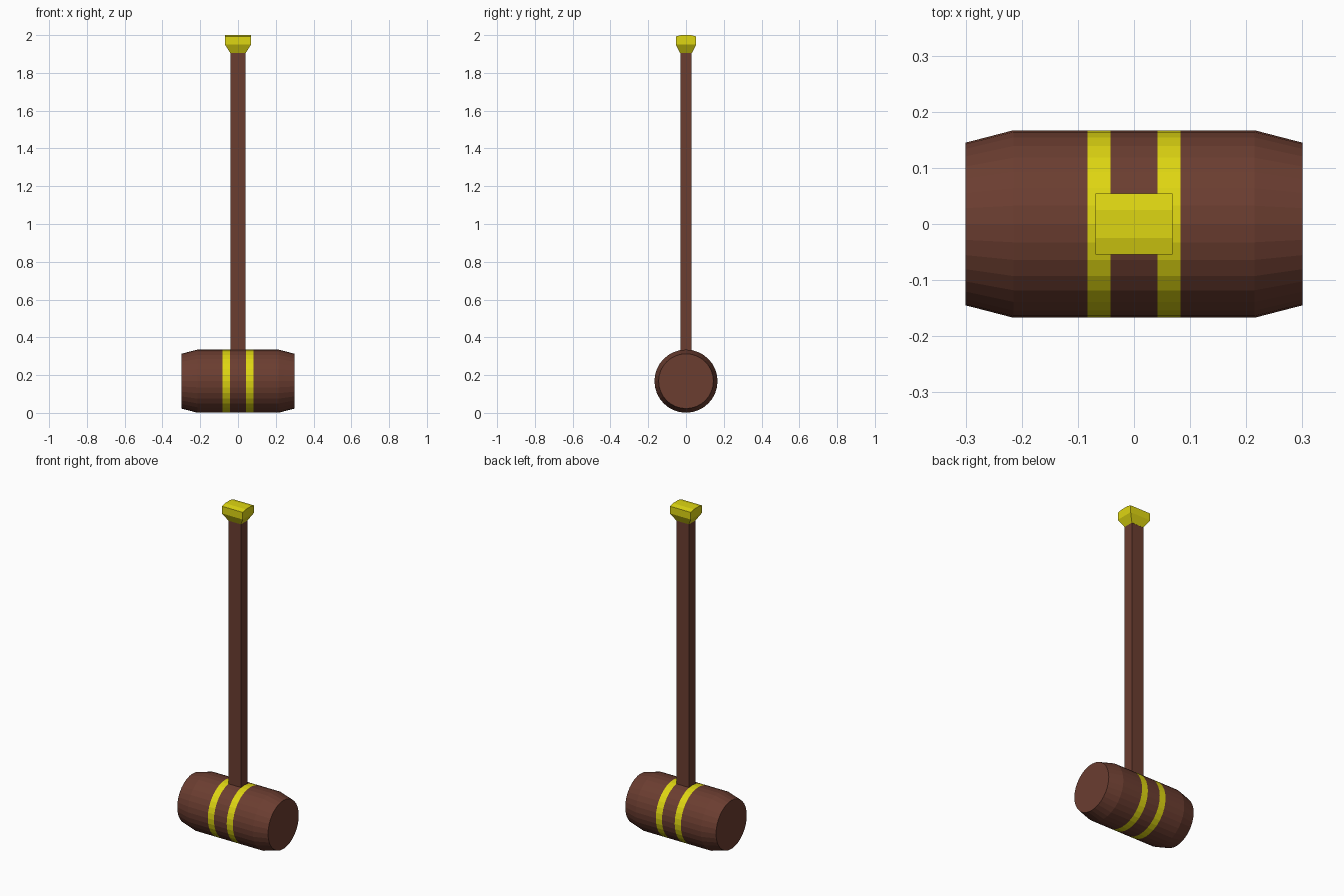
import bpy, bmesh, math

if "Cube" in bpy.data.objects:
    bpy.data.objects.remove(bpy.data.objects["Cube"])


def material(name, color):
    m = bpy.data.materials.new(name)
    m.diffuse_color = (*color, 1)
    m.use_nodes = True
    m.node_tree.nodes["Principled BSDF"].inputs["Base Color"].default_value = m.diffuse_color
    return m


wood = material("dark_wood", (0.147, 0.047, 0.03))
gold = material("yellow_metal", (0.73, 0.67, 0.006))


def loft(name, rings, mats, band_mats=None):
    """Skin a stack of equal-sized rings and cap both ends."""
    bm = bmesh.new()
    loops = [[bm.verts.new(p) for p in ring] for ring in rings]
    n = len(loops[0])
    for k, (a, b) in enumerate(zip(loops, loops[1:])):
        for i in range(n):
            j = (i + 1) % n
            f = bm.faces.new((a[i], a[j], b[j], b[i]))
            f.material_index = band_mats[k] if band_mats else 0
    bm.faces.new(loops[0][::-1])
    bm.faces.new(loops[-1])
    bmesh.ops.recalc_face_normals(bm, faces=bm.faces[:])
    me = bpy.data.meshes.new(name)
    bm.to_mesh(me)
    bm.free()
    for m in mats:
        me.materials.append(m)
    ob = bpy.data.objects.new(name, me)
    bpy.context.collection.objects.link(ob)
    return ob


def circle_x(x, r, n=32, cz=0.168):
    return [(x, r * math.cos(2 * math.pi * i / n), cz + r * math.sin(2 * math.pi * i / n))
            for i in range(n)]


def rect(z, hx, hy):
    return [(-hx, -hy, z), (hx, -hy, z), (hx, hy, z), (-hx, hy, z)]


# Barrel-shaped head with two flush coloured bands
R = 0.167
half = [(0.042, R), (0.083, R), (0.215, R), (0.3, 0.145)]
profile = [(-x, r) for x, r in reversed(half)] + half
loft("mallet_head", [circle_x(x, r) for x, r in profile],
     [wood, gold], [0, 0, 1, 0, 1, 0, 0])

# Rectangular handle, seated inside the head
loft("handle", [rect(0.2, 0.041, 0.03), rect(1.93, 0.041, 0.03)], [wood])

# Flared pommel with a slightly crowned top
loft("pommel", [rect(1.905, 0.041, 0.031), rect(1.95, 0.069, 0.054),
                rect(1.993, 0.069, 0.054), rect(2.0, 0.069, 0.025)], [gold])
